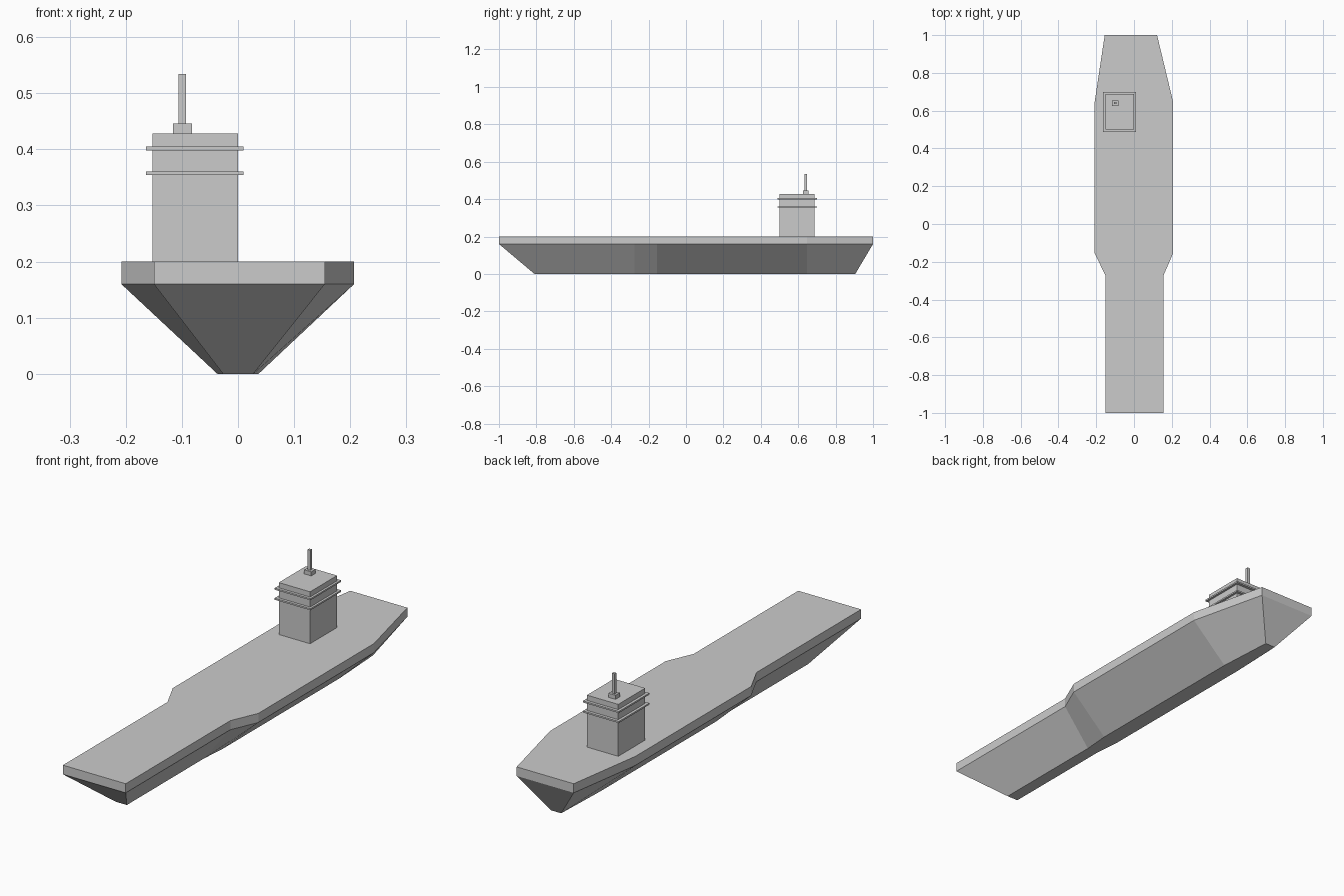
import bpy, bmesh

if "Cube" in bpy.data.objects:
    bpy.data.objects.remove(bpy.data.objects["Cube"])


def finish(name, bm):
    bmesh.ops.recalc_face_normals(bm, faces=bm.faces)
    mesh = bpy.data.meshes.new(name)
    bm.to_mesh(mesh)
    bm.free()
    obj = bpy.data.objects.new(name, mesh)
    bpy.context.collection.objects.link(obj)
    return obj


def loft(name, rings):
    bm = bmesh.new()
    loops = [[bm.verts.new(p) for p in ring] for ring in rings]
    n = len(loops[0])
    for a, b in zip(loops, loops[1:]):
        for i in range(n):
            j = (i + 1) % n
            bm.faces.new((a[i], a[j], b[j], b[i]))
    bm.faces.new(loops[0])
    bm.faces.new(loops[-1])
    return finish(name, bm)


def box(name, x0, x1, y0, y1, z0, z1):
    def ring(z):
        return [(x0, y0, z), (x1, y0, z), (x1, y1, z), (x0, y1, z)]
    return loft(name, [ring(z0), ring(z1)])


# Deck outline, shared by the flight deck and the tapering hull
outline = [(-0.15, -1), (0.155, -1), (0.155, -0.275), (0.207, -0.155),
           (0.207, 0.647), (0.122, 1), (-0.155, 1), (-0.208, 0.647),
           (-0.208, -0.155), (-0.15, -0.275)]
DECK_LOW, DECK_TOP = 0.16, 0.2
KEEL_SCALE = 0.177
keel_y = {-1: -0.81, 1: 0.905}   # raked bow and stern

# Hull and flight deck
keel = [(x * KEEL_SCALE, keel_y.get(y, y), 0) for x, y in outline]
loft("hull_and_deck", [keel,
                       [(x, y, DECK_LOW) for x, y in outline],
                       [(x, y, DECK_TOP) for x, y in outline]])

# Island tower
box("island_tower", -0.152, 0.0, 0.5, 0.687, DECK_TOP, 0.428)

# Walkways around the tower
for name, z in (("lower_walkway", 0.354), ("upper_walkway", 0.398)):
    box(name, -0.164, 0.01, 0.488, 0.7, z, z + 0.007)

# Mast and its base
box("mast_base", -0.116, -0.082, 0.625, 0.655, 0.428, 0.446)
box("mast", -0.106, -0.093, 0.634, 0.646, 0.446, 0.534)
